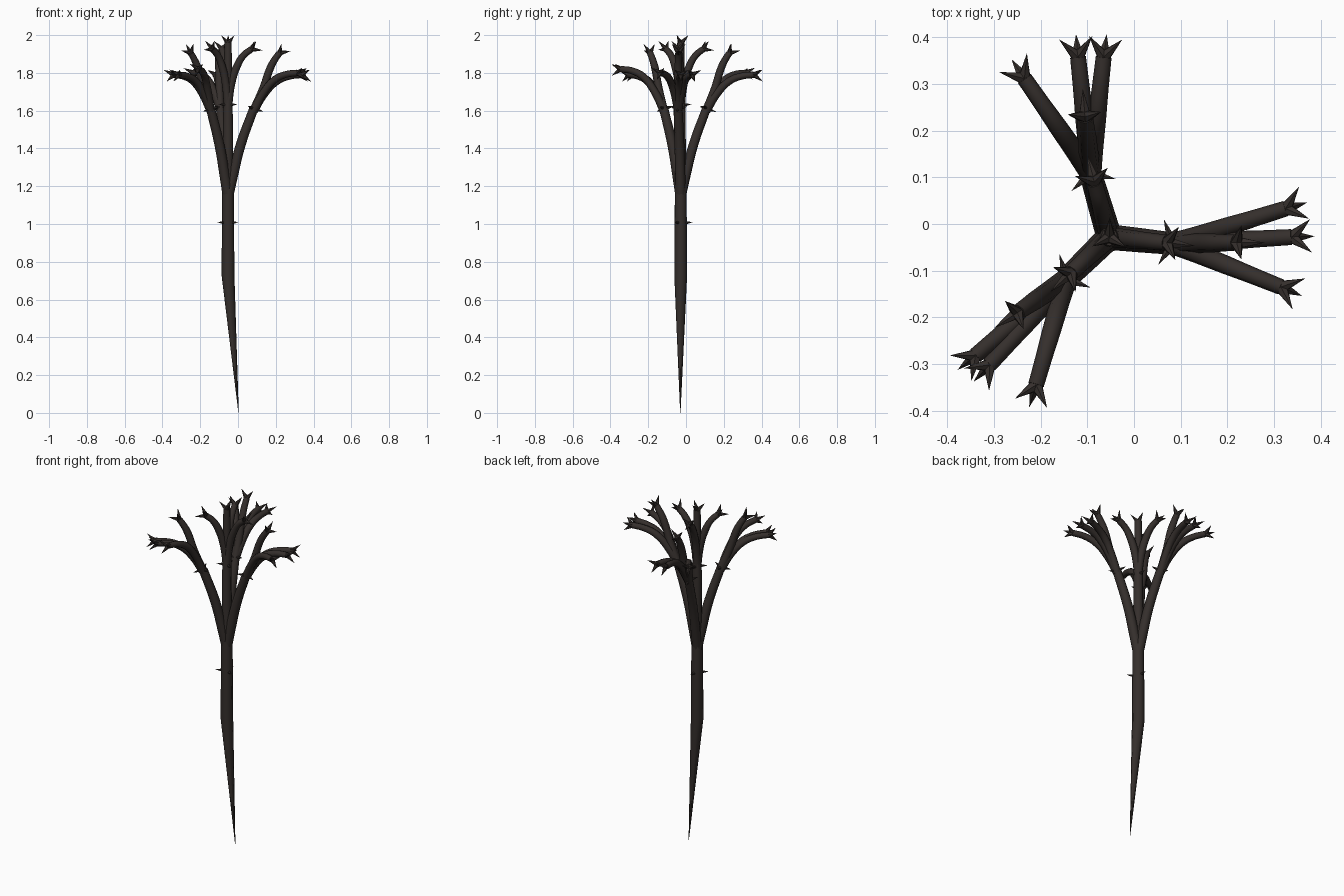
import bpy, bmesh, math
from mathutils import Vector, Matrix

if "Cube" in bpy.data.objects:
    bpy.data.objects.remove(bpy.data.objects["Cube"])

mat = bpy.data.materials.new("dark_bark")
mat.diffuse_color = (0.035, 0.028, 0.025, 1)
mat.use_nodes = True
mat.node_tree.nodes["Principled BSDF"].inputs["Base Color"].default_value = mat.diffuse_color
CX, CY = -0.053, -0.028  # trunk axis


def tube(name, pts, radii, smooth=True):
    cu = bpy.data.curves.new(name, 'CURVE')
    cu.dimensions = '3D'
    cu.bevel_depth = 1.0
    cu.bevel_resolution = 2
    cu.use_fill_caps = True
    cu.resolution_u = 4
    if smooth:
        sp = cu.splines.new('BEZIER')
        sp.bezier_points.add(len(pts) - 1)
        for bp, p, r in zip(sp.bezier_points, pts, radii):
            bp.co = p
            bp.radius = r
            bp.handle_left_type = bp.handle_right_type = 'AUTO'
    else:
        sp = cu.splines.new('POLY')
        sp.points.add(len(pts) - 1)
        for sp_pt, p, r in zip(sp.points, pts, radii):
            sp_pt.co = (*p, 1)
            sp_pt.radius = r
    cu.materials.append(mat)
    ob = bpy.data.objects.new(name, cu)
    bpy.context.collection.objects.link(ob)
    bpy.ops.object.select_all(action='DESELECT')
    ob.select_set(True)
    bpy.context.view_layer.objects.active = ob
    bpy.ops.object.convert(target='MESH')
    bpy.ops.object.shade_smooth_by_angle(angle=math.radians(50))


def thorns(name, pos, axis, splay, start, length, r, phase=0.5):
    """Three cones around an axis, leaning away from it by the splay angle."""
    bm = bmesh.new()
    axis = Vector(axis).normalized()
    base = axis.to_track_quat('Z', 'Y').to_matrix()
    for i in range(3):
        a = phase + i * math.tau / 3
        d = base @ Vector((math.cos(a) * math.sin(splay),
                           math.sin(a) * math.sin(splay), math.cos(splay)))
        rot = d.to_track_quat('Z', 'Y').to_matrix().to_4x4()
        mid = Vector(pos) + d * (start + length / 2)
        bmesh.ops.create_cone(bm, cap_ends=True, segments=6, radius1=r, radius2=0,
                              depth=length, matrix=Matrix.Translation(mid) @ rot)
    me = bpy.data.meshes.new(name)
    bm.to_mesh(me)
    bm.free()
    me.materials.append(mat)
    bpy.context.collection.objects.link(bpy.data.objects.new(name, me))


def tip(name, pts):
    thorns(name, pts[-1], Vector(pts[-1]) - Vector(pts[-2]),
           math.radians(43), 0.003, 0.058, 0.014)


def ring(name, pos, axis, start):
    thorns(name, pos, axis, math.radians(86), start, 0.045, 0.011)


# Trunk with a pointed foot
tube("trunk", [(0.003, -0.03, 0), (CX, CY, 0.73), (CX, CY, 1.19)],
     [0.001, 0.034, 0.031], smooth=False)
ring("trunk_thorns", (CX, CY, 1.005), (0, 0, 1), 0.018)

# Central stem
tube("centre_stem", [(CX, CY, 1.15), (CX, CY, 1.6), (CX, CY, 1.96)],
     [0.03, 0.025, 0.019], smooth=False)
ring("stem_thorns", (CX, CY, 1.63), (0, 0, 1), 0.012)
tip("stem_tip", [(CX, CY, 1.9), (CX, CY, 1.955)])

# Limbs: fork, upright twig end, outer twig ends, inner twig end
limbs = [
    ((0.083, -0.042), (0.22, -0.04),
     [(0.338, -0.028, 1.79), (0.325, 0.033, 1.79), (0.315, -0.135, 1.80)], (0.07, -0.04)),
    ((-0.093, 0.108), (-0.105, 0.23),
     [(-0.12, 0.358, 1.79), (-0.065, 0.358, 1.79), (-0.235, 0.312, 1.80)], (-0.085, 0.09)),
    ((-0.145, -0.118), (-0.25, -0.19),
     [(-0.34, -0.282, 1.79), (-0.31, -0.302, 1.79), (-0.21, -0.345, 1.82)], (-0.135, -0.105)),
]


def path(a, b, za, zb, steps):
    """Points between two spots; steps are (fraction out, fraction up)."""
    return [(a[0] + (b[0] - a[0]) * s, a[1] + (b[1] - a[1]) * s, za + (zb - za) * t)
            for s, t in steps]


for n, (fork, up, outer, inner) in enumerate(limbs, 1):
    # Main limb
    p = path((CX, CY), fork, 1.14, 1.61, [(0, 0), (0.17, 0.22), (0.5, 0.6), (1, 1)])
    tube(f"limb_{n}", p, [0.027, 0.027, 0.026, 0.024])
    ring(f"limb_thorns_{n}", p[-1], Vector(p[-1]) - Vector(p[-2]), 0.012)
    # Upright twig
    p = path(fork, up, 1.6, 1.905, [(0, 0), (0.38, 0.4), (0.65, 0.75), (0.85, 0.91), (1, 1)])
    tube(f"upright_twig_{n}", p, [0.023, 0.021, 0.02, 0.018, 0.017])
    tip(f"upright_tip_{n}", p)
    # Outer twigs that arch over
    for k, e in enumerate(outer, 1):
        p = path(fork, e[:2], 1.6, e[2],
                 [(0, 0), (0.22, 0.47), (0.48, 0.82), (0.74, 0.96), (1, 1)])
        tube(f"outer_twig_{n}_{k}", p, [0.023, 0.021, 0.02, 0.018, 0.017])
        tip(f"outer_tip_{n}_{k}", p)
    # Inner twig off the central stem
    p = path((CX, CY), inner, 1.62, 1.925,
             [(0, 0), (0.14, 0.4), (0.38, 0.7), (0.68, 0.9), (1, 1)])
    tube(f"inner_twig_{n}", p, [0.022, 0.021, 0.02, 0.018, 0.017])
    tip(f"inner_tip_{n}", p)
